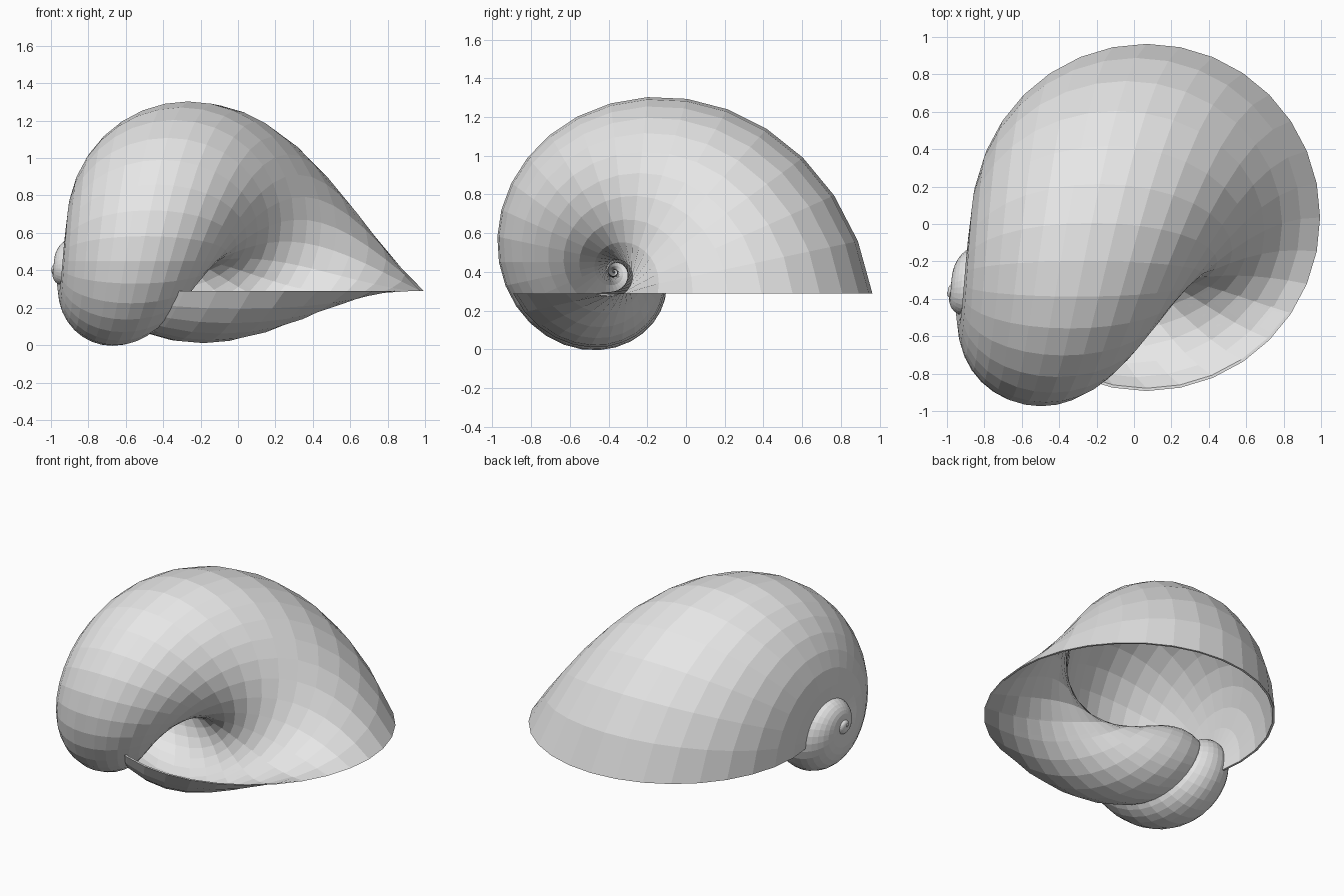
import bpy, bmesh, math
from mathutils import Vector, Matrix

if "Cube" in bpy.data.objects:
    bpy.data.objects.remove(bpy.data.objects["Cube"])

SIDES, STEPS = 32, 120            # points round the mouth, steps of 12 degrees
SHRINK = 0.2 ** (1 / 30)          # each full turn is a fifth of the next one
APEX = Vector((-1.0, -0.37, 0.40))
MOUTH = Vector((0.067, 0.035, 0.288))
RADIUS = 0.928

grey = bpy.data.materials.new("pale grey")
grey.diffuse_color = (0.8, 0.8, 0.8, 1)
grey.use_nodes = True
grey.node_tree.nodes["Principled BSDF"].inputs["Base Color"].default_value = grey.diffuse_color

bm = bmesh.new()


def spiral(radius, flip):
    """Sweep a circle along a shrinking spiral about the apex, return the mouth ring."""
    rings = []
    for n in range(STEPS):
        turn = Matrix.Rotation(math.radians(12 * n), 3, 'X') * SHRINK ** n
        ring = []
        for i in range(SIDES):
            a = 2 * math.pi * i / SIDES
            p = MOUTH + Vector((math.cos(a), math.sin(a), 0)) * radius - APEX
            ring.append(bm.verts.new(APEX + turn @ p))
        rings.append(ring)
    for a, b in zip(rings, rings[1:]):
        for i in range(SIDES):
            j = (i + 1) % SIDES
            quad = [a[i], a[j], b[j], b[i]]
            bm.faces.new(quad[::-1] if flip else quad)
    bm.faces.new(rings[-1][::-1] if flip else rings[-1])
    return rings[0]


# Outer wall, inner wall and the lip joining them
outer = spiral(RADIUS, False)
inner = spiral(RADIUS - 0.015, True)
for i in range(SIDES):
    j = (i + 1) % SIDES
    bm.faces.new([outer[j], outer[i], inner[i], inner[j]])

mesh = bpy.data.meshes.new("spiral_shell")
bm.to_mesh(mesh)
bm.free()
mesh.materials.append(grey)
shell = bpy.data.objects.new("spiral_shell", mesh)
bpy.context.collection.objects.link(shell)
